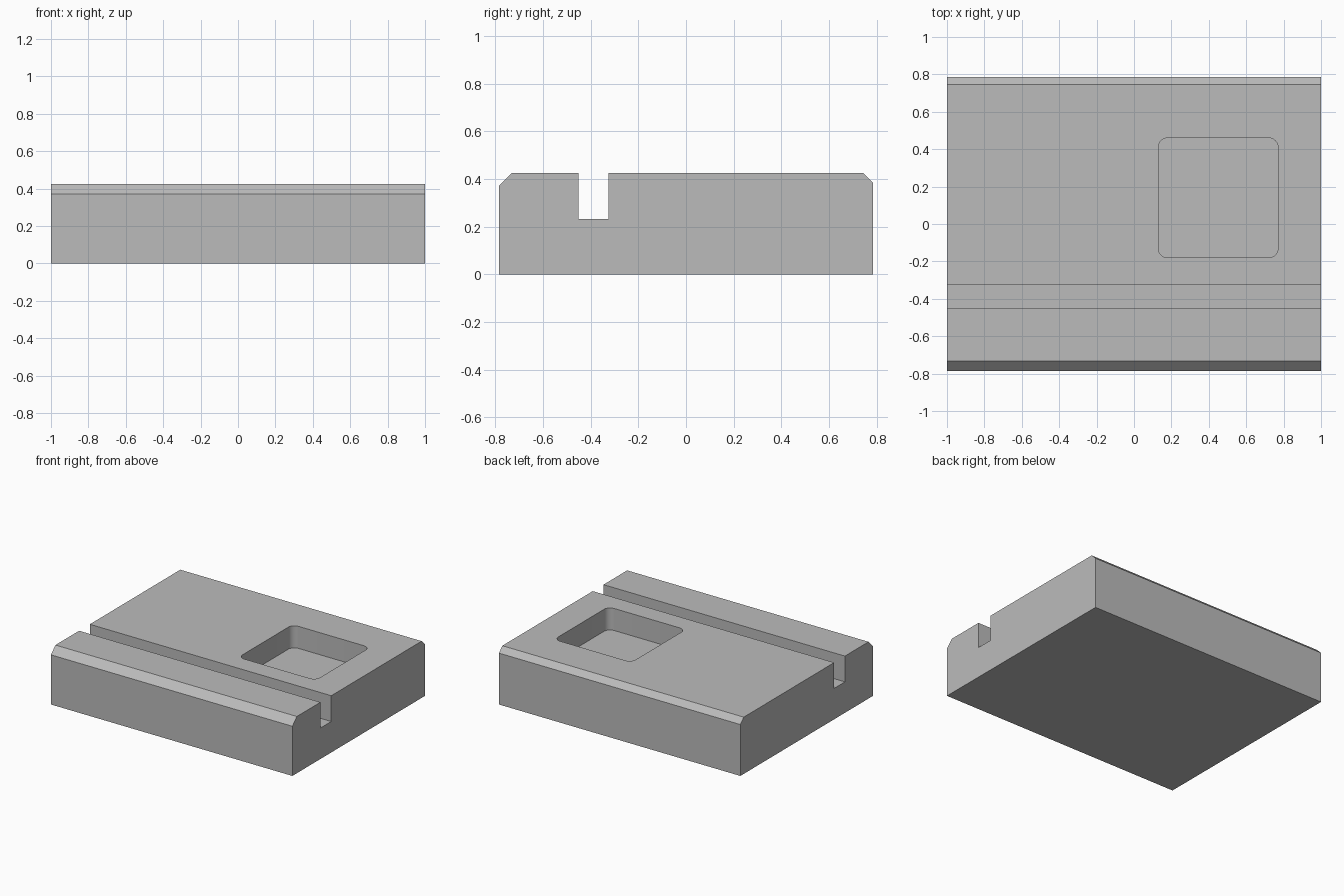
import bpy, bmesh, math
from mathutils import Vector

cube = bpy.data.objects.get("Cube")
if cube:
    bpy.data.objects.remove(cube, do_unlink=True)

# Plain grey material
GREY = (0.5, 0.5, 0.5, 1)
grey = bpy.data.materials.new("plain grey")
grey.use_nodes = True
grey.diffuse_color = GREY
grey.node_tree.nodes["Principled BSDF"].inputs["Base Color"].default_value = GREY


def prism(name, points, direction):
    """Extrude a closed outline into a solid."""
    bm = bmesh.new()
    face = bm.faces.new([bm.verts.new(p) for p in points])
    new = bmesh.ops.extrude_face_region(bm, geom=[face])["geom"]
    bmesh.ops.translate(bm, vec=Vector(direction),
                        verts=[v for v in new if isinstance(v, bmesh.types.BMVert)])
    bmesh.ops.recalc_face_normals(bm, faces=bm.faces)
    mesh = bpy.data.meshes.new(name)
    bm.to_mesh(mesh)
    bm.free()
    mesh.materials.append(grey)
    obj = bpy.data.objects.new(name, mesh)
    bpy.context.collection.objects.link(obj)
    return obj


def rounded_square(cx, cy, half, radius, z, steps=8):
    """Outline of a square with round corners."""
    points = []
    for corner, (sx, sy) in enumerate([(1, 1), (-1, 1), (-1, -1), (1, -1)]):
        for i in range(steps + 1):
            a = (corner + i / steps) * math.pi / 2
            points.append((cx + sx * (half - radius) + radius * math.cos(a),
                           cy + sy * (half - radius) + radius * math.sin(a), z))
    return points


# Block: side profile with two chamfers and the long slot
DEPTH, TOP, SLOT_FLOOR = 0.785, 0.425, 0.232
profile = [(-DEPTH, 0), (DEPTH, 0), (DEPTH, TOP - 0.04), (DEPTH - 0.04, TOP),
           (-0.325, TOP), (-0.325, SLOT_FLOOR), (-0.452, SLOT_FLOOR), (-0.452, TOP),
           (-DEPTH + 0.053, TOP), (-DEPTH, TOP - 0.053)]
block = prism("block", [(-1, y, z) for y, z in profile], (2, 0, 0))

# Pocket: rounded square recess in the top
cutter = prism("pocket_cutter", rounded_square(0.45, 0.14, 0.32, 0.05, TOP - 0.165), (0, 0, 0.4))
cutter.hide_render = True
cut = block.modifiers.new("pocket", 'BOOLEAN')
cut.operation = 'DIFFERENCE'
cut.solver = 'EXACT'
cut.object = cutter

for o in bpy.context.selected_objects:
    o.select_set(False)
bpy.context.view_layer.objects.active = block
block.select_set(True)
bpy.ops.object.modifier_apply(modifier=cut.name)
bpy.data.objects.remove(cutter, do_unlink=True)
bpy.ops.object.shade_smooth_by_angle(angle=math.radians(30))
